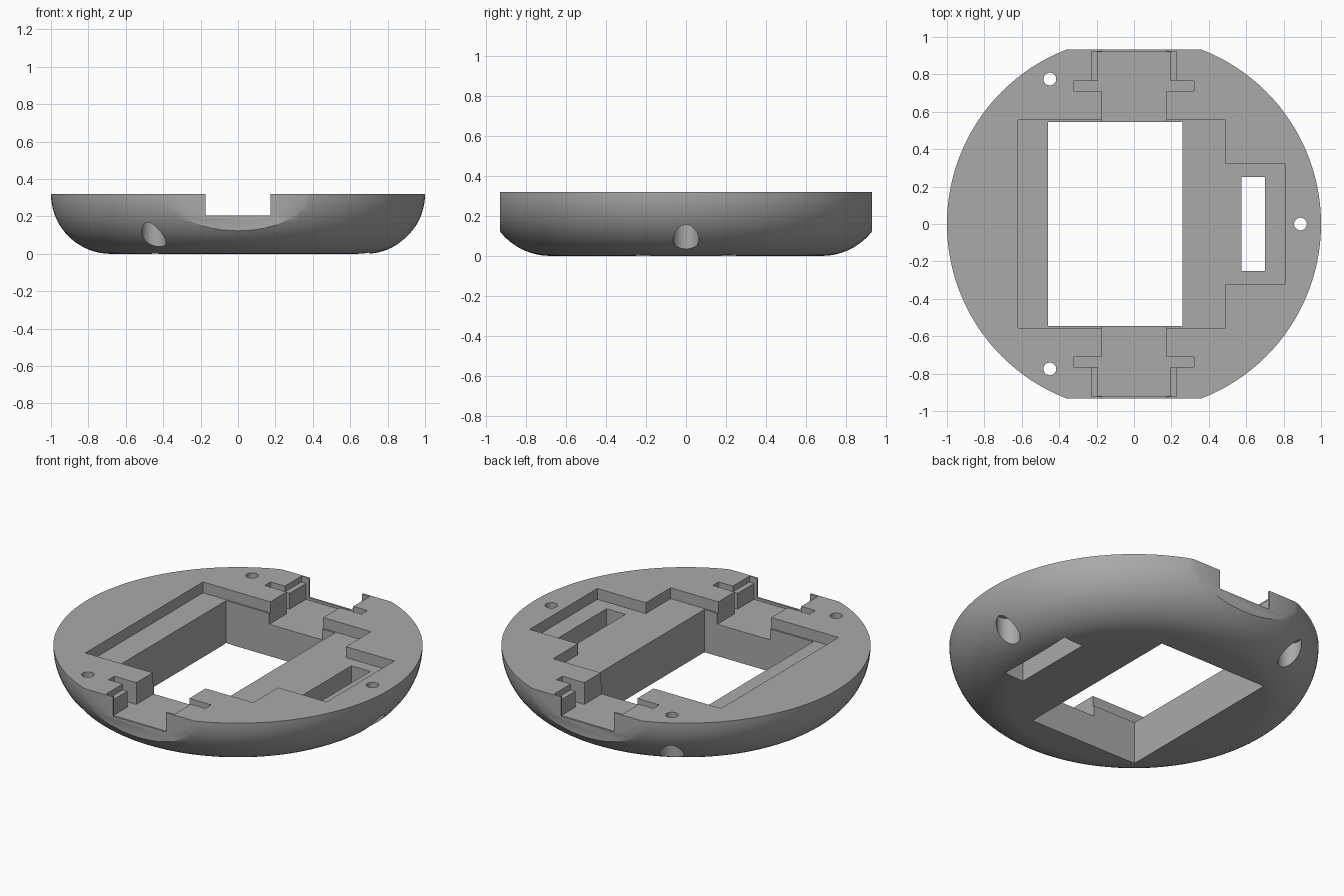
import bpy
import bmesh
import math

cube = bpy.data.objects.get("Cube")
if cube:
    bpy.data.objects.remove(cube, do_unlink=True)

TOP = 0.32
grey = bpy.data.materials.new("plain_grey")
grey.use_nodes = True
colour = (0.4, 0.4, 0.4, 1)
grey.diffuse_color = colour
grey.node_tree.nodes["Principled BSDF"].inputs["Base Color"].default_value = colour


def make_object(name, bm):
    bmesh.ops.recalc_face_normals(bm, faces=bm.faces)
    mesh = bpy.data.meshes.new(name)
    bm.to_mesh(mesh)
    bm.free()
    mesh.materials.append(grey)
    obj = bpy.data.objects.new(name, mesh)
    bpy.context.collection.objects.link(obj)
    return obj


def lathe(name, profile, steps):
    """Closed solid of revolution from (radius, z) points, flat ends."""
    bm = bmesh.new()
    rings = []
    for r, z in profile:
        rings.append([bm.verts.new((r * math.cos(a), r * math.sin(a), z))
                      for a in (math.tau * i / steps for i in range(steps))])
    for low, high in zip(rings, rings[1:]):
        for i in range(steps):
            j = (i + 1) % steps
            bm.faces.new((low[i], low[j], high[j], high[i]))
    bm.faces.new(rings[0])
    bm.faces.new(rings[-1])
    return make_object(name, bm)


def box(name, x0, x1, y0, y1, z0, z1):
    bm = bmesh.new()
    bmesh.ops.create_cube(bm, size=1)
    for v in bm.verts:
        v.co = ((x0 + x1) / 2 + v.co.x * (x1 - x0),
                (y0 + y1) / 2 + v.co.y * (y1 - y0),
                (z0 + z1) / 2 + v.co.z * (z1 - z0))
    return make_object(name, bm)


def cut(target, cutter):
    cutter.hide_render = True
    mod = target.modifiers.new("cut", 'BOOLEAN')
    mod.operation = 'DIFFERENCE'
    mod.solver = 'EXACT'
    mod.object = cutter
    bpy.context.view_layer.objects.active = target
    bpy.ops.object.modifier_apply(modifier=mod.name)
    bpy.data.objects.remove(cutter, do_unlink=True)


# Round shell with a quarter-round lower edge
arc = [math.pi / 2 * i / 20 for i in range(21)]
shell = lathe("round_base", [(1 - TOP + TOP * math.sin(a), TOP - TOP * math.cos(a))
                             for a in arc], 128)

# Shallow pocket, main opening and side slot
POCKET, FLOOR, LIP, HIGH = 0.255, 0.19, 0.205, 0.5
cut(shell, box("pocket", -0.62, 0.49, -0.555, 0.555, POCKET, HIGH))
cut(shell, box("side_pocket", 0.4, 0.81, -0.32, 0.32, POCKET, HIGH))
cut(shell, box("main_opening", -0.46, 0.26, -0.545, 0.545, -0.2, HIGH))
cut(shell, box("side_slot", 0.575, 0.7, -0.25, 0.25, -0.2, HIGH))

# Flats and stepped channels at the front and back
for side in (-1, 1):
    def end_cut(name, half, near, far, z):
        y0, y1 = sorted((side * near, side * far))
        cut(shell, box(name, -half, half, y0, y1, z, HIGH))

    end_cut("flat", 1.2, 0.932, 1.2, -0.2)
    end_cut("lip_notch", 0.175, 0.9, 1.1, LIP)
    end_cut("channel", 0.175, 0.5, 0.85, FLOOR)
    end_cut("cross_slot", 0.32, 0.71, 0.765, FLOOR)
    end_cut("recess", 0.195, 0.75, 0.92, FLOOR)
    end_cut("recess_ledge", 0.226, 0.755, 0.921, 0.285)

# Screw holes with wide counterbores from below
for x, y in ((-0.45, 0.775), (-0.45, -0.775), (0.89, 0)):
    for radius, z0, z1 in ((0.034, -0.2, HIGH), (0.065, -0.2, 0.2)):
        hole = lathe("screw_hole", [(radius, z0), (radius, z1)], 32)
        hole.location = (x, y, 0)
        bpy.context.view_layer.update()
        cut(shell, hole)

# Smooth curved surfaces, crisp edges
bpy.ops.object.select_all(action='DESELECT')
shell.select_set(True)
bpy.context.view_layer.objects.active = shell
bpy.ops.object.shade_smooth_by_angle(angle=math.radians(30))
